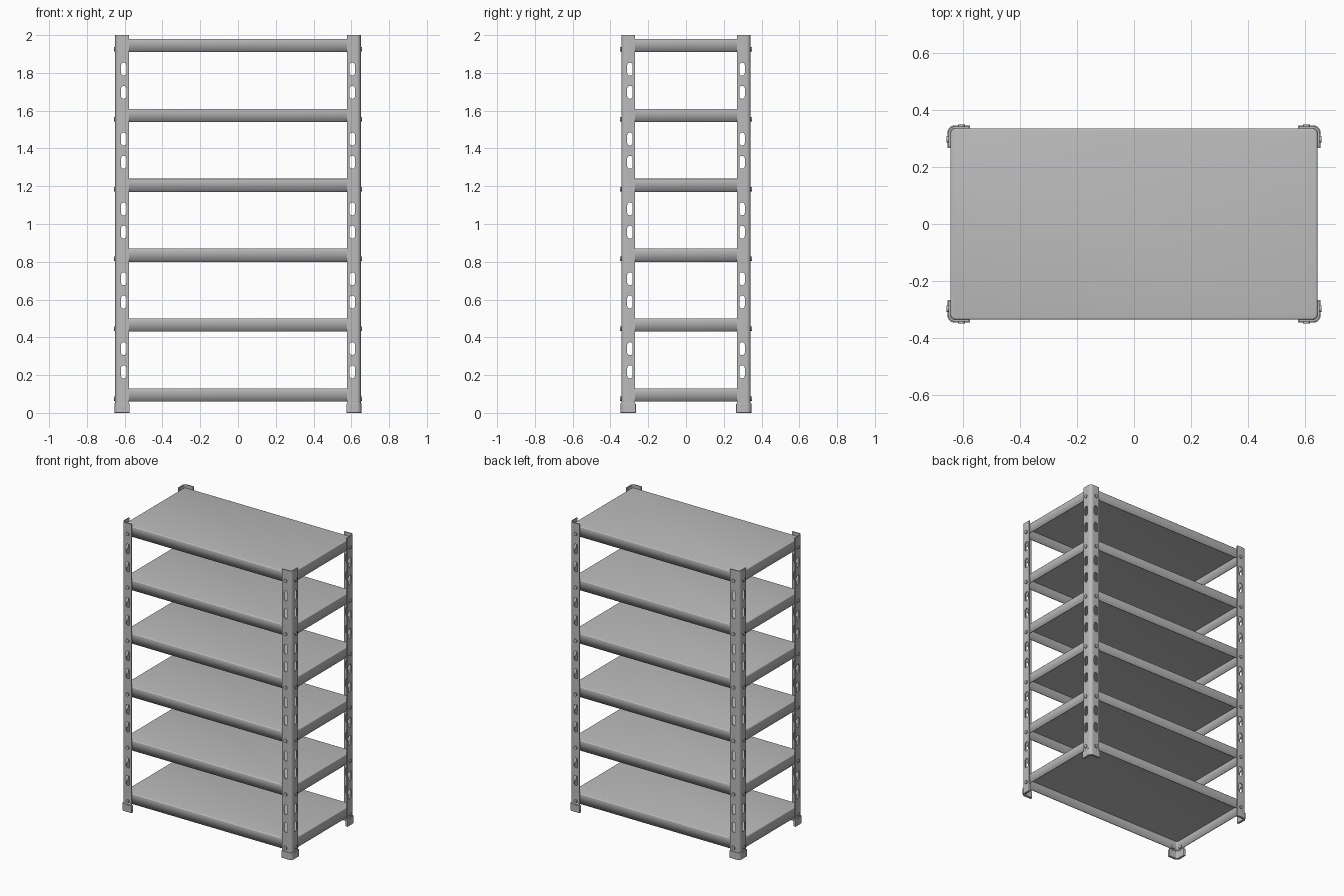
import bpy, bmesh, math
from mathutils import Vector, Matrix

cube = bpy.data.objects.get("Cube")
if cube:
    bpy.data.objects.remove(cube, do_unlink=True)

steel = bpy.data.materials.new("grey steel")
steel.use_nodes = True
GREY = (0.5, 0.5, 0.5, 1)
steel.diffuse_color = GREY
steel.node_tree.nodes["Principled BSDF"].inputs["Base Color"].default_value = GREY

HX, HY = 0.65, 0.342          # outer faces of the posts
PLATE = 0.007                 # sheet thickness
FLANGE = 0.072
HOLE_X, HOLE_Y = 0.605, 0.297
PITCH, LEVELS = 0.37, 6


def finish(bm, name):
    bmesh.ops.recalc_face_normals(bm, faces=bm.faces[:])
    mesh = bpy.data.meshes.new(name)
    bm.to_mesh(mesh)
    bm.free()
    obj = bpy.data.objects.new(name, mesh)
    bpy.context.scene.collection.objects.link(obj)
    mesh.materials.append(steel)
    return obj


def smooth(obj):
    bpy.ops.object.select_all(action='DESELECT')
    obj.select_set(True)
    bpy.context.view_layer.objects.active = obj
    bpy.ops.object.shade_smooth_by_angle(angle=math.radians(35))


def four_corners(obj):
    obj.modifiers.new("Mirror", 'MIRROR').use_axis = (True, True, False)


def prism(bm, points, offset):
    """Extrude a closed loop of points by an offset."""
    face = bm.faces.new([bm.verts.new(p) for p in points])
    new = bmesh.ops.extrude_face_region(bm, geom=[face])["geom"]
    bmesh.ops.translate(bm, vec=offset, verts=[v for v in new if isinstance(v, bmesh.types.BMVert)])


def arc(cx, cy, r, start, end, n):
    return [(cx + r * math.cos(math.radians(start + (end - start) * i / n)),
             cy + r * math.sin(math.radians(start + (end - start) * i / n))) for i in range(n + 1)]


def angle_section(x, y, thick, flange, radius):
    """L-shaped section whose rounded outer corner is at (x, y)."""
    cx, cy = x - radius, y - radius
    outer = arc(cx, cy, radius, 0, 90, 6)
    inner = arc(cx, cy, radius - thick, 90, 0, 6)
    return ([(x, y - flange)] + outer + [(x - flange, y), (x - flange, y - thick)]
            + inner + [(x - thick, y - flange)])


# Slot cutter for both flanges of one post
bm = bmesh.new()
stadium = arc(0, 0.02, 0.0145, 0, 180, 6) + arc(0, -0.02, 0.0145, 180, 360, 6)
for level in range(LEVELS - 1):
    for offset in (0.217, 0.34):
        z = level * PITCH + offset
        prism(bm, [(HOLE_X + u, HY - 0.02, z + v) for u, v in stadium], Vector((0, 0.04, 0)))
        prism(bm, [(HX - 0.02, HOLE_Y + u, z + v) for u, v in stadium], Vector((0.04, 0, 0)))
cutter = finish(bm, "slot_cutter")
cutter.hide_render = True
cutter.hide_set(True)

# Slotted corner posts
bm = bmesh.new()
prism(bm, [(x, y, 0.0) for x, y in angle_section(HX, HY, PLATE, FLANGE, 0.022)], Vector((0, 0, 2)))
posts = finish(bm, "corner_posts")
smooth(posts)
cut = posts.modifiers.new("Slots", 'BOOLEAN')
cut.operation = 'DIFFERENCE'
cut.solver = 'EXACT'
cut.object = cutter
four_corners(posts)

# Feet sleeved over the post ends
bm = bmesh.new()
section = angle_section(HX + 0.004, HY + 0.004, 0.016, FLANGE + 0.008, 0.026)
prism(bm, [(x, y, 0.0) for x, y in section], Vector((0, 0, 0.05)))
feet = finish(bm, "post_feet")
bevel = feet.modifiers.new("Soft edges", 'BEVEL')
bevel.width, bevel.segments, bevel.limit_method = 0.002, 2, 'ANGLE'
smooth(feet)
four_corners(feet)

# Hex bolts through both flanges at every shelf
bm = bmesh.new()
for level in range(LEVELS):
    z = 0.075 + level * PITCH
    for centre, axis in (((HOLE_X, HY - 0.005, z), 'X'), ((HX - 0.005, HOLE_Y, z), 'Y')):
        matrix = Matrix.Translation(centre) @ Matrix.Rotation(math.pi / 2, 4, axis)
        bmesh.ops.create_cone(bm, cap_ends=True, segments=12, radius1=0.012, radius2=0.012,
                              depth=0.024, matrix=matrix)
bolts = finish(bm, "shelf_bolts")
smooth(bolts)
four_corners(bolts)

# Shelves: folded trays, open underneath
SX, SY, DROP, R = HX - PLATE, HY - PLATE, 0.07, 0.018
outline = (arc(SX - R, SY - R, R, 0, 90, 5) + arc(R - SX, SY - R, R, 90, 180, 5)
           + arc(R - SX, R - SY, R, 180, 270, 5) + arc(SX - R, R - SY, R, 270, 360, 5))
for level in range(LEVELS):
    bm = bmesh.new()
    prism(bm, [(x, y, 0.0) for x, y in outline], Vector((0, 0, DROP)))
    bottom = [f for f in bm.faces if all(v.co.z < 0.001 for v in f.verts)]
    bmesh.ops.delete(bm, geom=bottom, context='FACES_ONLY')
    rim = [e for e in bm.edges if all(v.co.z > DROP - 0.001 for v in e.verts)]
    bmesh.ops.bevel(bm, geom=rim, offset=0.006, segments=3, profile=0.5, affect='EDGES')
    shelf = finish(bm, f"shelf_{level + 1}")
    shelf.location.z = 0.06 + level * PITCH
    sheet = shelf.modifiers.new("Sheet", 'SOLIDIFY')
    sheet.thickness, sheet.offset = 0.005, -1
    smooth(shelf)
